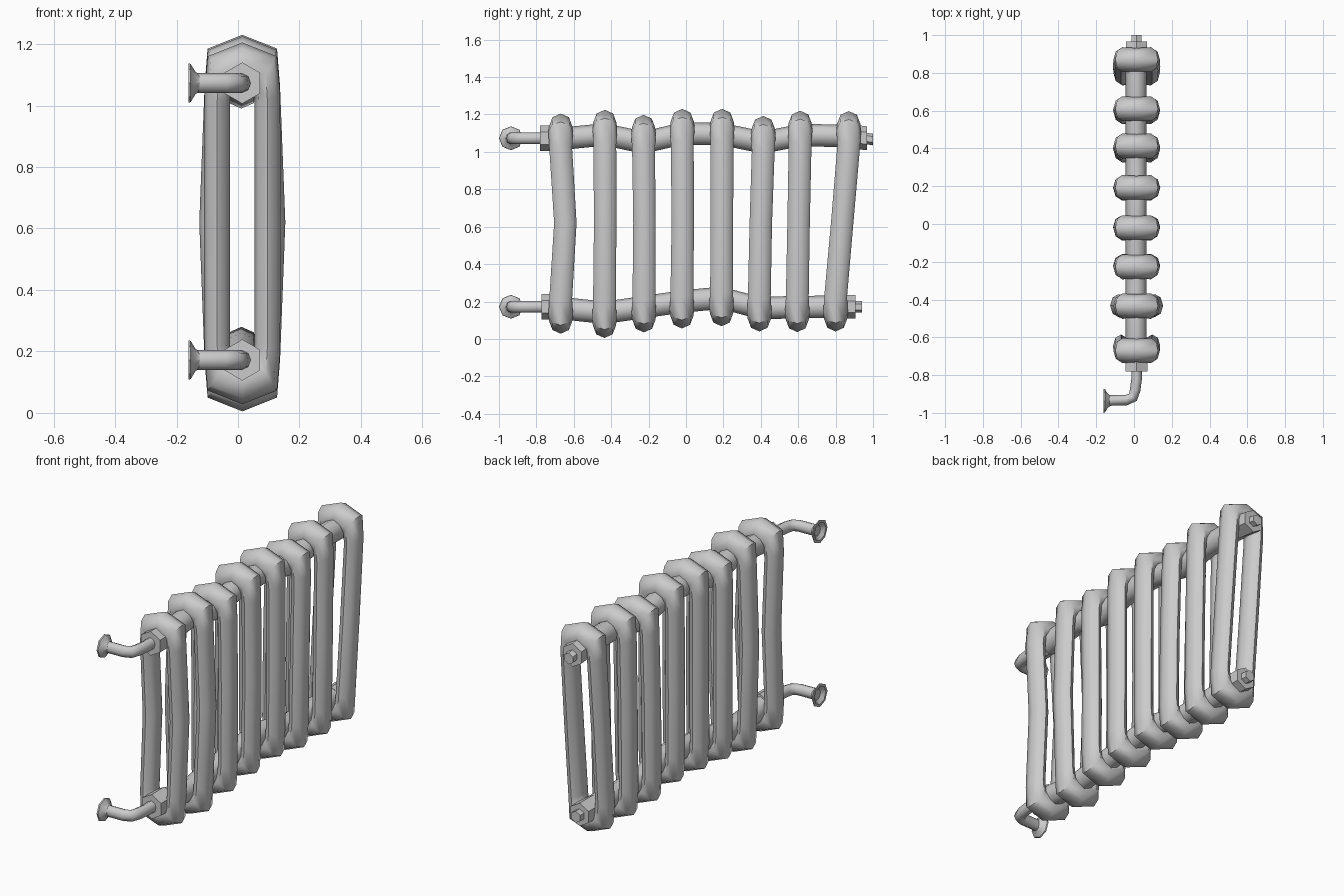
import bpy, bmesh, math
from mathutils import Vector

if "Cube" in bpy.data.objects:
    bpy.data.objects.remove(bpy.data.objects["Cube"])

CX = 0.014  # centre plane of the radiator


def loft(name, rings, closed=False, caps=True, angle=60):
    """Skin a list of rings (equal point counts) into one object."""
    bm = bmesh.new()
    vs = [[bm.verts.new(p) for p in r] for r in rings]
    n = len(rings[0])
    for i in range(len(vs) if closed else len(vs) - 1):
        a, b = vs[i], vs[(i + 1) % len(vs)]
        for j in range(n):
            k = (j + 1) % n
            bm.faces.new((a[j], a[k], b[k], b[j]))
    if caps and not closed:
        bm.faces.new(vs[0])
        bm.faces.new(vs[-1])
    bmesh.ops.recalc_face_normals(bm, faces=bm.faces)
    me = bpy.data.meshes.new(name)
    bm.to_mesh(me)
    bm.free()
    ob = bpy.data.objects.new(name, me)
    bpy.context.collection.objects.link(ob)
    bpy.ops.object.select_all(action='DESELECT')
    ob.select_set(True)
    bpy.context.view_layer.objects.active = ob
    bpy.ops.object.shade_smooth_by_angle(angle=math.radians(angle))
    return ob


def ring(c, u, v, ru, rv, n=8, phase=0.0):
    c, u, v = Vector(c), Vector(u), Vector(v)
    return [c + u * ru * math.cos(phase + math.tau * i / n)
            + v * rv * math.sin(phase + math.tau * i / n) for i in range(n)]


X, Y, Z = Vector((1, 0, 0)), Vector((0, 1, 0)), Vector((0, 0, 1))


def section(name, y_top, y_mid, y_bot, z_top, z_bot, bulge):
    """Closed tube loop, given by outer and inner outline of a quarter."""
    quarter = [(0.0, 0.0, 0.0, 0.135, 0.062),        # outer x, drop, inner x, drop, half depth
               (0.113, 0.045, 0.040, 0.155, 0.066),
               (0.123, 0.17, 0.040, 0.20, 0.061)]
    side = []
    for ox, od, ix, idr, ry in quarter:
        side.append((ox, z_top - od, ix, z_top - idr, y_top, ry))
    side.append((bulge, 0.62, bulge - 0.085, 0.62, y_mid, 0.06))
    for ox, od, ix, idr, ry in reversed(quarter):
        side.append((ox, z_bot + od, ix, z_bot + idr, y_bot, ry))
    left = [(-a, b, -c, d, y, r) for a, b, c, d, y, r in reversed(side[1:-1])]
    rings = []
    for ox, oz, ix, iz, y, ry in side + left:
        o, i = Vector((CX + ox, y, oz)), Vector((CX + ix, y, iz))
        d = o - i
        rings.append(ring((o + i) / 2, d.normalized(), Y, d.length / 2, ry))
    loft(name, rings, closed=True)


# Eight uneven sections: y at top, middle, bottom; z top, bottom; bulge
SECTIONS = [(-0.67, -0.645, -0.67, 1.205, 0.028, 0.125),
            (-0.434, -0.432, -0.436, 1.225, 0.005, 0.14),
            (-0.227, -0.222, -0.225, 1.198, 0.035, 0.125),
            (-0.02, -0.017, -0.022, 1.23, 0.056, 0.125),
            (0.193, 0.192, 0.19, 1.23, 0.068, 0.125),
            (0.413, 0.40, 0.392, 1.192, 0.04, 0.125),
            (0.61, 0.602, 0.595, 1.22, 0.037, 0.125),
            (0.87, 0.835, 0.80, 1.218, 0.04, 0.125)]
for i, s in enumerate(SECTIONS):
    section(f"section_{i + 1}", *s)


def header(name, pts):
    """Wavy connecting pipe through all sections."""
    loft(name, [ring((CX - 0.003, y, z), X, Z, 0.056, 0.06) for y, z in pts])


header("top_header_pipe", [(s[0], z) for s, z in zip(
    SECTIONS, (1.07, 1.093, 1.05, 1.098, 1.095, 1.05, 1.09, 1.085))])
header("bottom_header_pipe", [(s[2], z) for s, z in zip(
    SECTIONS, (0.165, 0.14, 0.17, 0.2, 0.22, 0.165, 0.17, 0.172))])


def plug(name, y0, y1, z0, z1, r, n=6):
    """Short prism along y, slightly tilted when z0 differs from z1."""
    loft(name, [ring((CX, y, z), X, Z, r, r, n, math.pi / 2)
                for y, z in ((y0, z0), (y1, z1))], angle=40)


def elbow(name, z):
    """Supply pipe turning from the end of the radiator to the wall."""
    path = [Vector((x, y, z)) for x, y in
            ((CX, -0.72), (CX, -0.82), (0.006, -0.88), (-0.006, -0.918),
             (-0.04, -0.932), (-0.145, -0.935))]
    rings = []
    for i, p in enumerate(path):
        d = (path[min(i + 1, len(path) - 1)] - path[max(i - 1, 0)]).normalized()
        rings.append(ring(p, d.cross(Z), Z, 0.028, 0.032))
    loft(name + "_elbow", rings)
    # flared wall rose, hollow at the back
    prof = ((-0.125, 0.028), (-0.138, 0.036), (-0.154, 0.062), (-0.161, 0.064),
            (-0.161, 0.050), (-0.142, 0.026))
    loft(name + "_wall_rose", [ring((x, -0.936, z), Y, Z, r, r) for x, r in prof], angle=35)


# End fittings
for nm, z, yn in (("top", 1.073, -0.78), ("bottom", 0.172, -0.772)):
    plug(nm + "_inlet_nut", yn, -0.66, z, z, 0.067)
    elbow(nm + "_supply", z)
plug("top_end_nut", 0.86, 0.967, 1.085, 1.073, 0.064)
plug("top_end_plug", 0.95, 1.0, 1.074, 1.066, 0.031)
plug("bottom_end_nut", 0.79, 0.905, 0.172, 0.172, 0.063)
plug("bottom_end_plug", 0.89, 0.94, 0.172, 0.172, 0.032)
